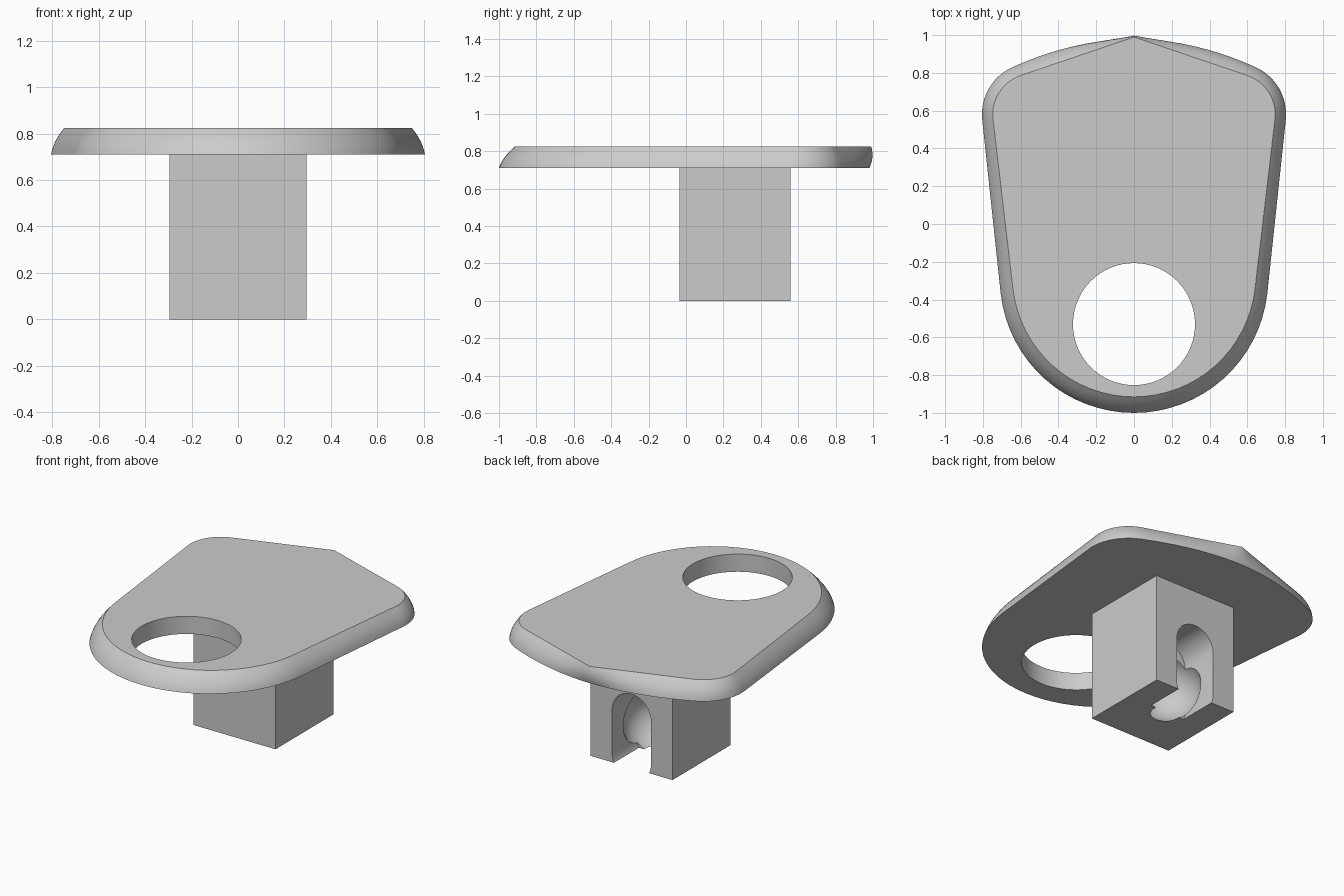
import bpy, bmesh
from math import sin, cos, radians
from mathutils import Matrix, Vector

cube = bpy.data.objects.get("Cube")
if cube:
    bpy.data.objects.remove(cube, do_unlink=True)

PLATE_BOTTOM, PLATE_TOP = 0.71, 0.825
BLOCK_BACK = 0.56

grey = bpy.data.materials.new("plain_grey")
grey.use_nodes = True
GREY = (0.6, 0.6, 0.6, 1)
grey.diffuse_color = GREY
grey.node_tree.nodes["Principled BSDF"].inputs["Base Color"].default_value = GREY


def make_object(name, bm):
    bmesh.ops.recalc_face_normals(bm, faces=bm.faces)
    mesh = bpy.data.meshes.new(name)
    bm.to_mesh(mesh)
    bm.free()
    mesh.materials.append(grey)
    obj = bpy.data.objects.new(name, mesh)
    bpy.context.collection.objects.link(obj)
    return obj


def activate(obj):
    bpy.ops.object.select_all(action="DESELECT")
    obj.select_set(True)
    bpy.context.view_layer.objects.active = obj


def cut(target, cutter):
    cutter.hide_render = True
    mod = target.modifiers.new("cut", "BOOLEAN")
    mod.operation, mod.solver, mod.object = "DIFFERENCE", "EXACT", cutter
    activate(target)
    bpy.ops.object.modifier_apply(modifier=mod.name)
    bpy.data.objects.remove(cutter, do_unlink=True)


def arc(cx, cy, r, start, end, steps):
    angles = [radians(start + (end - start) * i / steps) for i in range(steps + 1)]
    return [Vector((cx + r * cos(a), cy + r * sin(a))) for a in angles]


def outline(front_y, front_r, corner_r, corner_end, tip_y, bow):
    """Closed plate outline: round front, tapered sides, round corners, back edge."""
    half = arc(0, front_y, front_r, -90, -6.5, 16)
    half += arc(0.53, 0.58, corner_r, -6.5, corner_end, 12)
    start, tip = half[-1], Vector((0, tip_y))
    for i in range(1, 11):
        t = i / 10
        p = start.lerp(tip, t)
        p.y += bow * 4 * t * (1 - t)
        half.append(p)
    return half + [Vector((-p.x, p.y)) for p in reversed(half[1:-1])]


# Plate: lofted from a rounded lower outline to a smaller, pointed upper one
lower = outline(-0.29, 0.71, 0.275, 66, 0.98, 0.035)
upper = outline(-0.27, 0.645, 0.218, 72.4, 0.99, 0)
bm = bmesh.new()
rings, LEVELS = [], 6
for k in range(LEVELS + 1):
    t = k / LEVELS
    ring = []
    for a, b in zip(lower, upper):
        p = a.lerp(b, t)
        p += p.normalized() * 0.012 * 4 * t * (1 - t)
        z = PLATE_BOTTOM + (PLATE_TOP - PLATE_BOTTOM) * t
        ring.append(bm.verts.new((p.x, p.y, z)))
    rings.append(ring)
count = len(lower)
for r0, r1 in zip(rings, rings[1:]):
    for i in range(count):
        j = (i + 1) % count
        bm.faces.new((r0[i], r0[j], r1[j], r1[i]))
bm.faces.new(rings[0])
bm.faces.new(rings[-1])
plate = make_object("plate", bm)

# Round hole through the front of the plate
bm = bmesh.new()
bmesh.ops.create_cone(bm, cap_ends=True, segments=64, radius1=0.323, radius2=0.323,
                      depth=0.5, matrix=Matrix.Translation((0, -0.53, 0.77)))
cut(plate, make_object("hole_cutter", bm))

# Mounting block under the plate
bm = bmesh.new()
bmesh.ops.create_cube(bm, size=1)
bmesh.ops.scale(bm, vec=(0.59, 0.595, PLATE_BOTTOM), verts=bm.verts)
bmesh.ops.translate(bm, vec=(0, BLOCK_BACK - 0.2975, PLATE_BOTTOM / 2), verts=bm.verts)
block = make_object("mounting_block", bm)

# Round-ended slot in the back of the block, open at the bottom
bm = bmesh.new()
profile = arc(0, 0.34, 0.14, 0, 180, 24) + arc(0, 0.06, 0.14, 180, 360, 24)
face = bm.faces.new([bm.verts.new((p.x, BLOCK_BACK + 0.1, p.y)) for p in profile])
extruded = bmesh.ops.extrude_face_region(bm, geom=[face])
bmesh.ops.translate(bm, vec=(0, -0.356, 0),
                    verts=[v for v in extruded["geom"] if isinstance(v, bmesh.types.BMVert)])
cut(block, make_object("slot_cutter", bm))

# Ball socket at the end of the slot
bm = bmesh.new()
bmesh.ops.create_uvsphere(bm, u_segments=40, v_segments=24, radius=0.21,
                          matrix=Matrix.Translation((0, BLOCK_BACK - 0.27, 0.19)))
cut(block, make_object("socket_cutter", bm))

for part in (plate, block):
    activate(part)
    bpy.ops.object.shade_smooth_by_angle(angle=radians(30))
